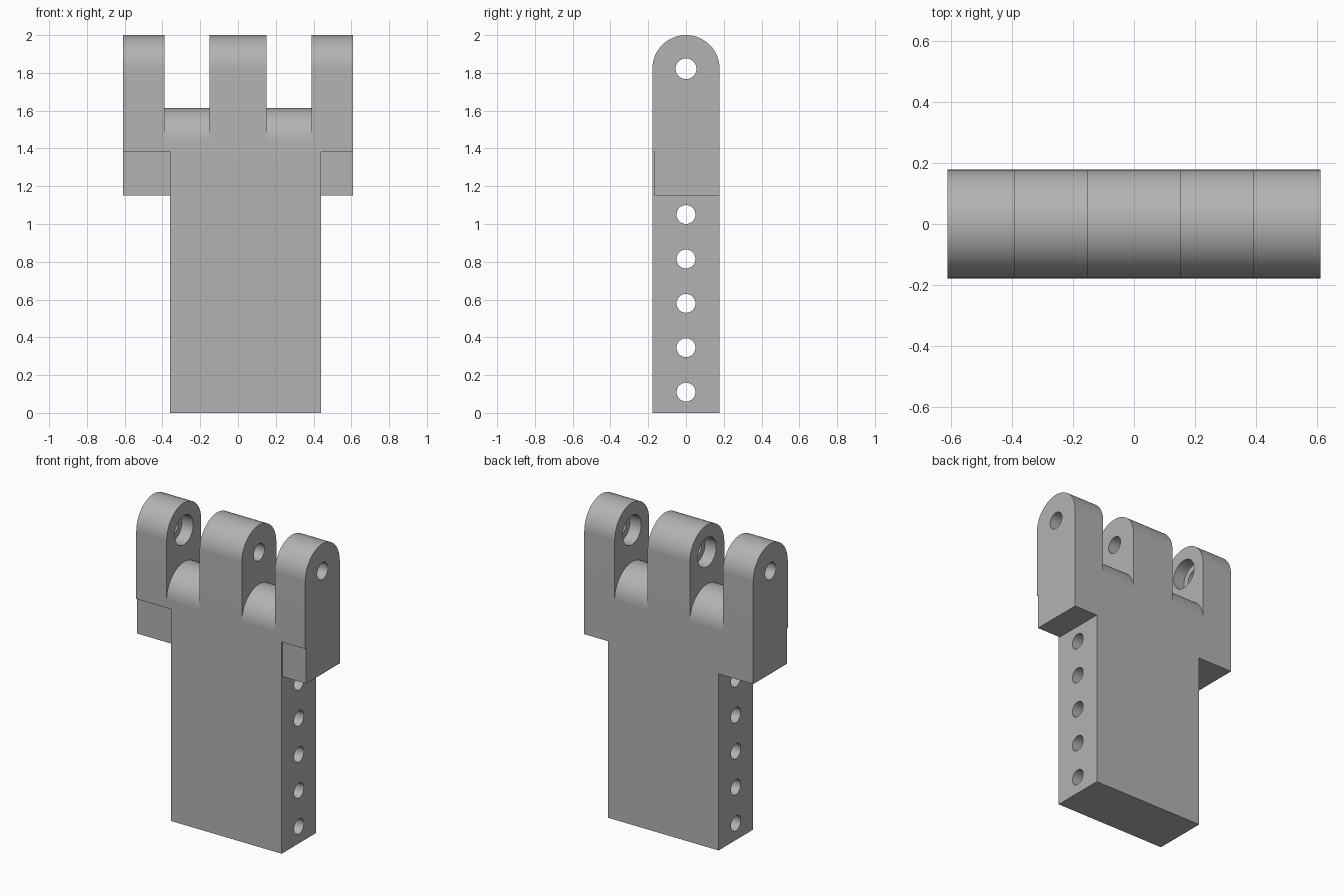
import bpy
import bmesh
from math import cos, sin, pi
from mathutils import Matrix, Vector

cube = bpy.data.objects.get("Cube")
if cube:
    bpy.data.objects.remove(cube, do_unlink=True)

R = 0.178          # half thickness and arch radius
HOLE_Z = 2 - R     # pivot axis height

gray = bpy.data.materials.new("plain gray")
gray.use_nodes = True
gray.diffuse_color = (0.45, 0.45, 0.45, 1)
gray.node_tree.nodes["Principled BSDF"].inputs["Base Color"].default_value = gray.diffuse_color


def prism(name, points, direction):
    """Extrude a closed outline along a direction."""
    bm = bmesh.new()
    face = bm.faces.new([bm.verts.new(p) for p in points])
    out = bmesh.ops.extrude_face_region(bm, geom=[face])
    moved = [v for v in out["geom"] if isinstance(v, bmesh.types.BMVert)]
    bmesh.ops.translate(bm, verts=moved, vec=Vector(direction))
    bmesh.ops.recalc_face_normals(bm, faces=bm.faces)
    mesh = bpy.data.meshes.new(name)
    bm.to_mesh(mesh)
    bm.free()
    mesh.materials.append(gray)
    obj = bpy.data.objects.new(name, mesh)
    bpy.context.collection.objects.link(obj)
    return obj


def arch(name, x0, x1, bottom, top, steps=48):
    """Slab along x with a half-round top."""
    pts = [(x0, -R, bottom), (x0, R, bottom)]
    for i in range(steps + 1):
        a = pi * i / steps
        pts.append((x0, R * cos(a), top - R + R * sin(a)))
    return prism(name, pts, (x1 - x0, 0, 0))


def rod(name, x0, x1, z, radius, steps=40):
    pts = [(x0, radius * cos(2 * pi * i / steps), z + radius * sin(2 * pi * i / steps))
           for i in range(steps)]
    return prism(name, pts, (x1 - x0, 0, 0))


def box(name, x0, x1, y0, y1, z0, z1):
    pts = [(x0, y0, z0), (x1, y0, z0), (x1, y0, z1), (x0, y0, z1)]
    return prism(name, pts, (0, y1 - y0, 0))


def combine(target, other, operation):
    mod = target.modifiers.new("combine", "BOOLEAN")
    mod.operation = operation
    mod.solver = "EXACT"
    mod.object = other
    bpy.context.view_layer.objects.active = target
    bpy.ops.object.modifier_apply(modifier=mod.name)
    bpy.data.objects.remove(other, do_unlink=True)


# Front silhouette: offset grip, shoulders and three prongs
outline = [(-0.36, 0), (0.44, 0), (0.44, 1.152), (0.61, 1.152), (0.61, 2.1),
           (0.39, 2.1), (0.39, 1.3), (0.152, 1.3), (0.152, 2.1), (-0.152, 2.1),
           (-0.152, 1.3), (-0.39, 1.3), (-0.39, 2.1), (-0.61, 2.1),
           (-0.61, 1.152), (-0.36, 1.152)]
body = prism("hinge_bracket", [(x, -0.3, z) for x, z in outline], (0, 0.6, 0))

# Round the prong tops, then fill the gaps with lower rounded saddles
combine(body, arch("round_envelope", -0.8, 0.8, -0.1, 2), "INTERSECT")
combine(body, arch("saddle", -0.5, 0.5, 1.2, 1.614), "UNION")

# Shallow front recess under each shoulder
for x0, x1 in ((-0.7, -0.36), (0.44, 0.7)):
    combine(body, box("recess", x0, x1, -0.3, -0.168, 1.1, 1.382), "DIFFERENCE")

# Pivot hole, with a counterbore in one face of each prong
combine(body, rod("pivot_hole", -0.8, 0.8, HOLE_Z, 0.055), "DIFFERENCE")
for x0, x1 in ((-0.47, -0.3), (-0.25, -0.072), (0.3, 0.47)):
    combine(body, rod("counterbore", x0, x1, HOLE_Z, 0.095), "DIFFERENCE")

# Row of cross holes through the grip
for i in range(5):
    combine(body, rod("cross_hole", -0.8, 0.8, 0.11 + 0.235 * i, 0.05), "DIFFERENCE")

# Smooth curved surfaces, keep edges sharp
bpy.ops.object.select_all(action="DESELECT")
body.select_set(True)
bpy.context.view_layer.objects.active = body
bpy.ops.object.shade_smooth_by_angle(angle=pi / 6)
